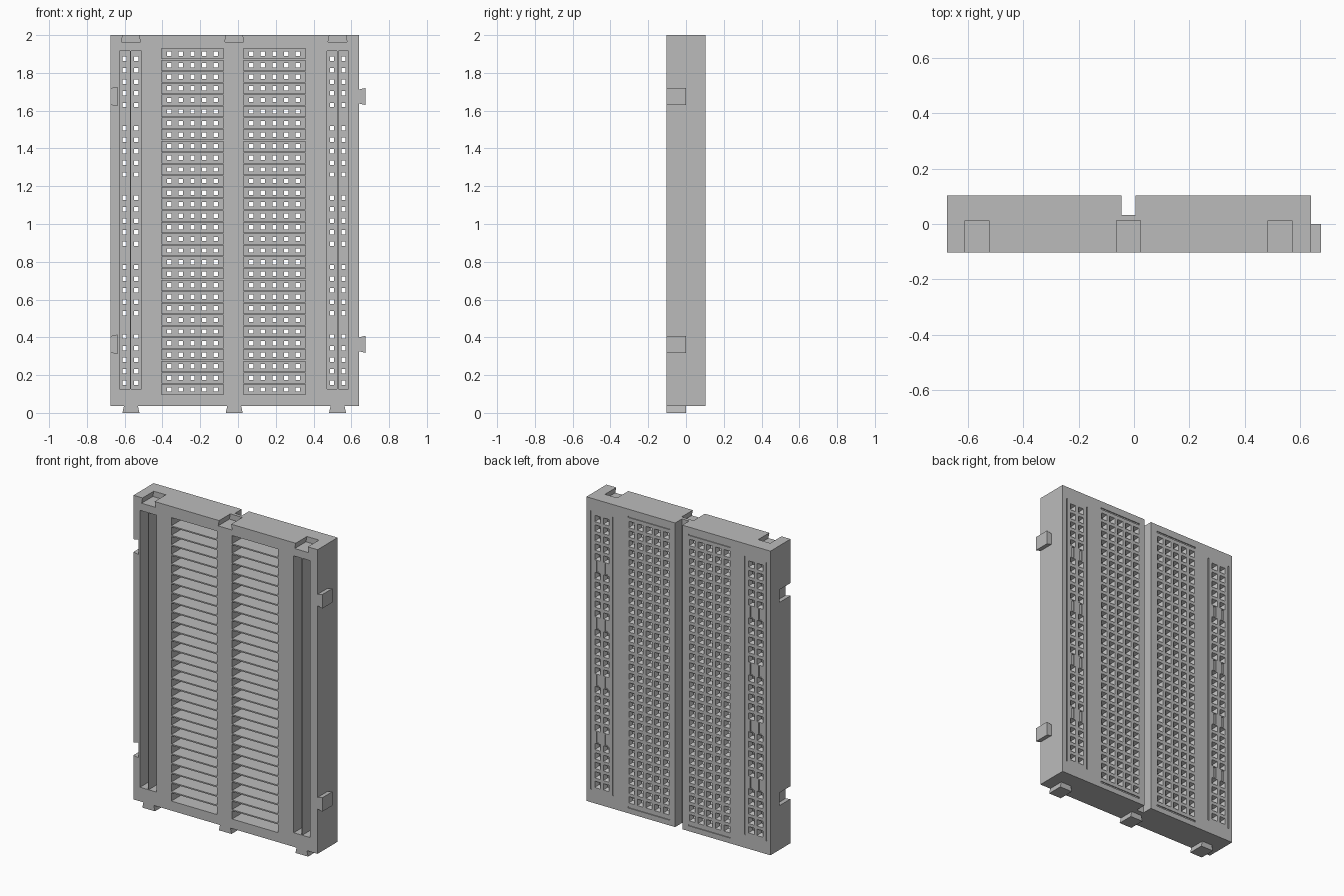
import bpy, bmesh

if "Cube" in bpy.data.objects:
    bpy.data.objects.remove(bpy.data.objects["Cube"], do_unlink=True)

# Single plastic colour
grey = bpy.data.materials.new("grey plastic")
grey.use_nodes = True
COLOUR = (0.5, 0.5, 0.5, 1)
grey.diffuse_color = COLOUR
grey.node_tree.nodes["Principled BSDF"].inputs["Base Color"].default_value = COLOUR

# Overall layout
LEFT, RIGHT, BOTTOM, TOP = -0.675, 0.64, 0.036, 2.0
FRONT, BACK = -0.1025, 0.1025
PITCH = 0.0613
FIRST_ROW, FIRST_RAIL = 0.124, 0.159
ROWS = [FIRST_ROW + i * PITCH for i in range(30)]
BANKS = (-0.2405, 0.193)
RAILS = (-0.57, 0.528)
TAB_XS = (-0.567, -0.02, 0.527)
TAB_ZS = (0.363, 1.675)
EPS = 0.01


def loft(bm, loops):
    """Closed solid through a series of four-point loops."""
    rings = [[bm.verts.new(p) for p in loop] for loop in loops]
    bm.faces.new(rings[0])
    bm.faces.new(rings[-1])
    for a, b in zip(rings, rings[1:]):
        for i in range(4):
            j = (i + 1) % 4
            bm.faces.new((a[i], a[j], b[j], b[i]))


def box(bm, x0, x1, y0, y1, z0, z1):
    loft(bm, [[(x0, y, z0), (x1, y, z0), (x1, y, z1), (x0, y, z1)] for y in (y0, y1)])


def dovetail_z(bm, x, z_narrow, z_wide, narrow, wide, y0, y1):
    loft(bm, [[(x - narrow, y, z_narrow), (x + narrow, y, z_narrow),
               (x + wide, y, z_wide), (x - wide, y, z_wide)] for y in (y0, y1)])


def dovetail_x(bm, z, x_narrow, x_wide, narrow, wide, y0, y1):
    loft(bm, [[(x_narrow, y, z - narrow), (x_narrow, y, z + narrow),
               (x_wide, y, z + wide), (x_wide, y, z - wide)] for y in (y0, y1)])


def funnel(bm, x, z):
    """Square contact hole that tapers inward from the back face."""
    profile = ((0.11, 0.0235), (0.08, 0.0115), (0.06, 0.0115))
    loft(bm, [[(x - h, y, z - h), (x + h, y, z - h), (x + h, y, z + h), (x - h, y, z + h)]
              for y, h in profile])


def finish(bm, name):
    bmesh.ops.recalc_face_normals(bm, faces=bm.faces)
    mesh = bpy.data.meshes.new(name)
    bm.to_mesh(mesh)
    bm.free()
    mesh.materials.append(grey)
    obj = bpy.data.objects.new(name, mesh)
    bpy.context.collection.objects.link(obj)
    return obj


def cut(target, bm):
    cutter = finish(bm, "cutter")
    cutter.hide_render = True
    mod = target.modifiers.new("cut", "BOOLEAN")
    mod.operation, mod.solver, mod.object = "DIFFERENCE", "MANIFOLD", cutter
    bpy.context.view_layer.objects.active = target
    bpy.ops.object.modifier_apply(modifier=mod.name)
    bpy.data.objects.remove(cutter, do_unlink=True)


# Solid board body
bm = bmesh.new()
box(bm, LEFT, RIGHT, FRONT, BACK, BOTTOM, TOP)
board = finish(bm, "board_body")

# Contact slots open to the front, centre channel and dovetail sockets
bm = bmesh.new()
SLOT_FLOOR = 0.07
for x in BANKS:
    for z in ROWS:
        box(bm, x - 0.164, x + 0.164, FRONT - EPS, SLOT_FLOOR, z - 0.0265, z + 0.0265)
for x in RAILS:
    for side in (-1, 1):
        a, b = sorted((x + side * 0.003, x + side * 0.058))
        box(bm, a, b, FRONT - EPS, SLOT_FLOOR, 0.127, 1.915)
box(bm, -0.045, 0.006, 0.033, BACK + EPS, BOTTOM - EPS, TOP + EPS)
for x in TAB_XS:
    dovetail_z(bm, x, TOP + 0.001, TOP - 0.036, 0.043, 0.05, FRONT - EPS, 0.012)
for z in TAB_ZS:
    dovetail_x(bm, z, LEFT - 0.001, LEFT + 0.037, 0.041, 0.049, FRONT - EPS, 0.012)
cut(board, bm)

# Contact holes and shallow marking grooves in the back face
bm = bmesh.new()
GROOVE = BACK - 0.006
for x in BANKS:
    for z in ROWS:
        for i in range(-2, 3):
            funnel(bm, x + i * 0.0617, z)
    for z in (0.075, 1.951):
        box(bm, x - 0.15, x + 0.15, GROOVE, BACK + EPS, z - 0.005, z + 0.005)
for x in RAILS:
    for side in (-1, 1):
        col = x + side * 0.0305
        for group in range(5):
            z = FIRST_RAIL + group * 6 * PITCH
            for i in range(5):
                funnel(bm, col, z + i * PITCH)
            if group < 4:
                box(bm, col - 0.009, col + 0.009, GROOVE, BACK + EPS,
                    z + 4 * PITCH + 0.026, z + 6 * PITCH - 0.026)
        line = x + side * 0.078
        box(bm, line - 0.004, line + 0.004, GROOVE, BACK + EPS, 0.12, 1.92)
cut(board, bm)

# Dovetail tabs along the bottom edge and the left side
for i, x in enumerate(TAB_XS):
    bm = bmesh.new()
    dovetail_z(bm, x, BOTTOM, 0, 0.037, 0.045, FRONT, 0)
    finish(bm, f"bottom_tab_{i + 1}")
for i, z in enumerate(TAB_ZS):
    bm = bmesh.new()
    dovetail_x(bm, z, RIGHT, 0.675, 0.037, 0.045, FRONT, 0)
    finish(bm, f"side_tab_{i + 1}")
